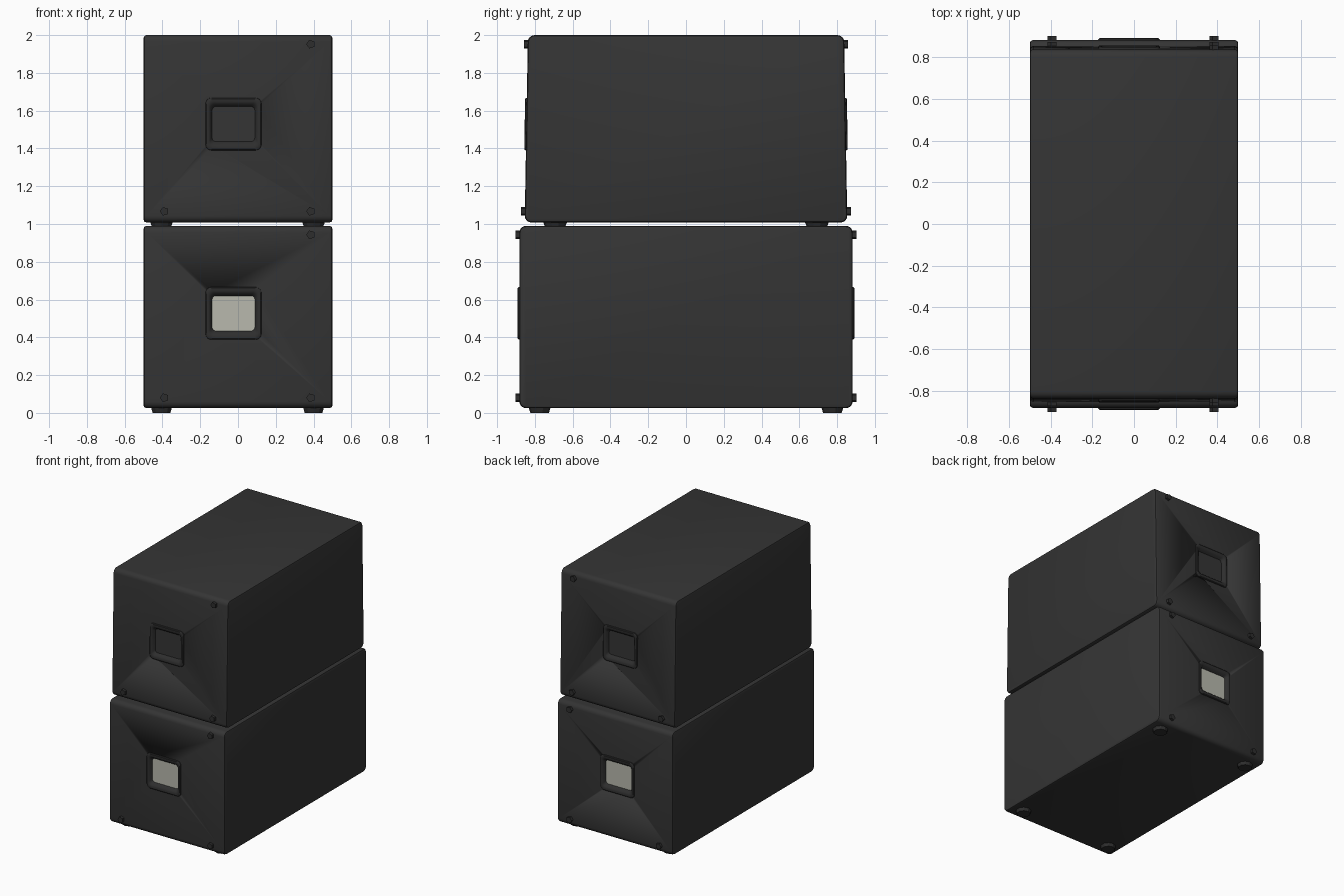
import bpy, bmesh, math
from mathutils import Vector, Matrix

if "Cube" in bpy.data.objects:
    bpy.data.objects.remove(bpy.data.objects["Cube"], do_unlink=True)


def material(name, rgb):
    m = bpy.data.materials.new(name)
    m.use_nodes = True
    m.diffuse_color = (*rgb, 1)
    m.node_tree.nodes["Principled BSDF"].inputs["Base Color"].default_value = (*rgb, 1)
    return m


VINYL = material("charcoal vinyl", (0.035, 0.035, 0.035))
TRIM = material("dark trim", (0.027, 0.027, 0.027))
PALE = material("pale grey panel", (0.48, 0.485, 0.42))


def finish(name, bm, mats, smooth=True):
    bmesh.ops.recalc_face_normals(bm, faces=bm.faces)
    me = bpy.data.meshes.new(name)
    bm.to_mesh(me)
    bm.free()
    for m in mats:
        me.materials.append(m)
    ob = bpy.data.objects.new(name, me)
    bpy.context.collection.objects.link(ob)
    bpy.ops.object.select_all(action="DESELECT")
    ob.select_set(True)
    bpy.context.view_layer.objects.active = ob
    if smooth:
        bpy.ops.object.shade_smooth_by_angle(angle=math.radians(35))
    return ob


def rounded_rect(w, h, r, seg=4):
    """Outline points of a rounded rectangle, anticlockwise."""
    pts = []
    for k, (sx, sz) in enumerate([(1, 1), (-1, 1), (-1, -1), (1, -1)]):
        for i in range(seg + 1):
            a = math.pi / 2 * (k + i / seg)
            pts.append((sx * (w / 2 - r) + r * math.cos(a),
                        sz * (h / 2 - r) + r * math.sin(a)))
    return pts


def lofted(name, loops, place, mats, last_mat=0):
    """Join rounded outlines (width, height, radius, depth) and cap both ends."""
    bm = bmesh.new()
    rings = [[bm.verts.new(place(x, z, d)) for x, z in rounded_rect(w, h, r)]
             for w, h, r, d in loops]
    for a, b in zip(rings, rings[1:]):
        for i in range(len(a)):
            j = (i + 1) % len(a)
            bm.faces.new((a[i], a[j], b[j], b[i]))
    bm.faces.new(rings[0])
    bm.faces.new(rings[-1]).material_index = last_mat
    return finish(name, bm, mats)


def cylinder(name, sides, r1, r2, depth, matrix, mat):
    bm = bmesh.new()
    bmesh.ops.create_cone(bm, cap_ends=True, segments=sides, radius1=r1,
                          radius2=r2, depth=depth, matrix=matrix)
    return finish(name, bm, [mat], smooth=False)


def cabinet_shell(name, z0, z1, y_low, y_high):
    bm = bmesh.new()
    bmesh.ops.create_cube(bm, size=2)
    for v in bm.verts:
        top = v.co.z > 0
        v.co = (v.co.x * 0.5, v.co.y * (y_high if top else y_low), z1 if top else z0)
    # Generous rounding on the long edges, a tighter one around the two wide faces
    long_edges = [e for e in bm.edges if abs(e.verts[0].co.x - e.verts[1].co.x) > 0.5]
    bmesh.ops.bevel(bm, geom=long_edges, offset=0.035, segments=4,
                    profile=0.5, affect="EDGES")
    rims = [e for e in bm.edges if abs(e.verts[0].co.x - e.verts[1].co.x) < 0.01]
    bmesh.ops.bevel(bm, geom=rims, offset=0.015, segments=2,
                    profile=0.5, affect="EDGES")
    return finish(name, bm, [VINYL])


def build_cabinet(label, z0, z1, y_low, y_high, handle_z, screw_z, foot_y, foot_r, foot_z, floor_mat):
    shell = cabinet_shell(label + "_cabinet", z0, z1, y_low, y_high)

    def wall(z):
        return y_low + (y_high - y_low) * (z - z0) / (z1 - z0)

    for side, s in (("front", -1), ("back", 1)):
        def place(x, z, d, s=s):
            z += handle_z
            return (x - 0.024, s * (wall(z) + d), z)

        # Opening for the recessed handle
        cutter = lofted("handle_cutter", [(0.26, 0.24, 0.03, 0.05), (0.26, 0.24, 0.03, -0.04)],
                        place, [VINYL])
        cutter.hide_render = True
        mod = shell.modifiers.new("handle_opening", "BOOLEAN")
        mod.operation = "DIFFERENCE"
        mod.object = cutter
        bpy.context.view_layer.objects.active = shell
        bpy.ops.object.modifier_apply(modifier=mod.name)
        bpy.data.objects.remove(cutter, do_unlink=True)

        # Raised rim that rolls inward to the recess floor
        lofted(f"{label}_{side}_handle",
               [(0.258, 0.238, 0.03, -0.035), (0.258, 0.238, 0.03, -0.001),
                (0.296, 0.278, 0.03, -0.001), (0.294, 0.276, 0.03, 0.005),
                (0.284, 0.266, 0.028, 0.009), (0.262, 0.238, 0.024, 0.009),
                (0.246, 0.212, 0.022, 0.003), (0.226, 0.186, 0.02, -0.018)],
               place, [TRIM, floor_mat], 1)

        # Corner screws, three to each end
        low, high = screw_z
        for n, (x, z) in enumerate([(-0.39, low), (0.385, low), (0.385, high)]):
            m = (Matrix.Translation((x, s * (wall(z) + 0.005), z))
                 @ Matrix.Rotation(math.pi / 2, 4, "X")
                 @ Matrix.Rotation(math.pi / 2, 4, "Z"))
            cylinder(f"{label}_{side}_screw_{n + 1}", 5, 0.024, 0.024, 0.03, m, TRIM)

        # Rubber feet
        for hand, x in (("right", -0.405), ("left", 0.4)):
            m = Matrix.Translation((x, s * foot_y, (foot_z + z0 + 0.004) / 2))
            cylinder(f"{label}_{side}_{hand}_foot", 10, foot_r * 0.85, foot_r,
                     z0 + 0.004 - foot_z, m, TRIM)


build_cabinet("lower", 0.025, 0.99, 0.882, 0.882, 0.527, (0.08, 0.943),
              0.775, 0.058, 0.0, PALE)
build_cabinet("upper", 1.008, 2.0, 0.854, 0.837, 1.529, (1.067, 1.952),
              0.693, 0.064, 0.988, VINYL)
